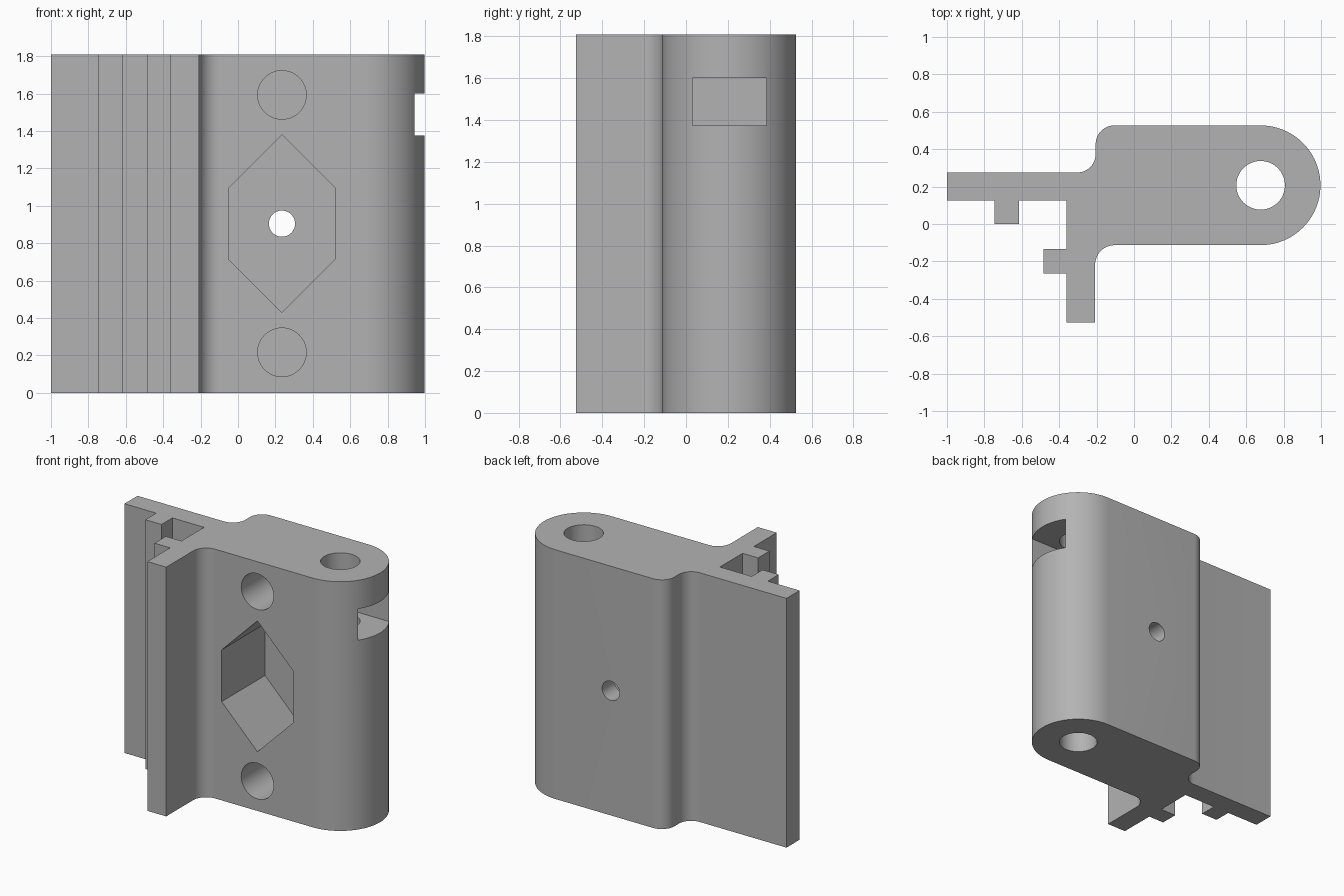
import bpy, bmesh, math

cube = bpy.data.objects.get("Cube")
if cube:
    bpy.data.objects.remove(cube, do_unlink=True)

HEIGHT = 1.81
BORE_X, BORE_Y, ROUND_R = 0.677, 0.207, 0.32
FRONT_Y = BORE_Y - ROUND_R
POCKET_X, POCKET_Z, POCKET_BACK = 0.235, 0.905, 0.385

grey = bpy.data.materials.new("plain grey")
grey.use_nodes = True
colour = (0.45, 0.45, 0.45, 1)
grey.diffuse_color = colour
grey.node_tree.nodes["Principled BSDF"].inputs["Base Color"].default_value = colour


def arc(cx, cy, r, start, end, steps):
    """Points along an arc, angles in degrees."""
    angles = [math.radians(start + (end - start) * i / steps) for i in range(steps + 1)]
    return [(cx + r * math.cos(a), cy + r * math.sin(a)) for a in angles]


def prism(name, outline, low, high, along_y=False):
    """Extrude an outline along z, or an x-z outline along y."""
    def place(p, d):
        return (p[0], d, p[1]) if along_y else (p[0], p[1], d)
    bm = bmesh.new()
    face = bm.faces.new([bm.verts.new(place(p, low)) for p in outline])
    moved = bmesh.ops.extrude_face_region(bm, geom=[face])["geom"]
    shift = place((0, 0), high - low)
    bmesh.ops.translate(bm, vec=shift, verts=[v for v in moved if isinstance(v, bmesh.types.BMVert)])
    bmesh.ops.recalc_face_normals(bm, faces=bm.faces)
    mesh = bpy.data.meshes.new(name)
    bm.to_mesh(mesh)
    bm.free()
    mesh.materials.append(grey)
    obj = bpy.data.objects.new(name, mesh)
    bpy.context.collection.objects.link(obj)
    return obj


# Bracket section: rounded block, rear plate with rib, front flange with rib
section = (
    arc(BORE_X, BORE_Y, ROUND_R, -90, 90, 48)
    + arc(-0.105, 0.427, 0.1, 90, 180, 12)
    + arc(-0.305, 0.375, 0.1, 0, -90, 12)
    + [(-1, 0.275), (-1, 0.125),
       (-0.745, 0.125), (-0.745, 0), (-0.615, 0), (-0.615, 0.125),
       (-0.36, 0.125), (-0.36, -0.135), (-0.485, -0.135), (-0.485, -0.265),
       (-0.36, -0.265), (-0.36, -0.527), (-0.208, -0.527)]
    + arc(-0.103, FRONT_Y - 0.105, 0.105, 180, 90, 12)
)
bracket = prism("bracket_body", section, 0, HEIGHT)


def circle(x, y, r):
    return arc(x, y, r, 0, 360, 48)[:-1]


# Cutters: pin bore, side slot, hexagonal pocket, bolt hole, round sockets
front = FRONT_Y - 0.1
cutters = [
    prism("pin_bore_cutter", circle(BORE_X, BORE_Y, 0.13), -0.1, HEIGHT + 0.1),
    prism("side_slot_cutter", [(0.5, 0.03), (1.1, 0.03), (1.1, 0.385), (0.5, 0.385)], 1.375, 1.602),
    prism("hex_pocket_cutter",
          [(POCKET_X + x, POCKET_Z + z) for x, z in
           [(0, 0.475), (-0.287, 0.188), (-0.287, -0.188),
            (0, -0.475), (0.287, -0.188), (0.287, 0.188)]],
          front, POCKET_BACK, True),
    prism("bolt_hole_cutter", circle(POCKET_X, POCKET_Z, 0.07), 0.2, 0.7, True),
]
for side in (-1, 1):
    cutters.append(prism("socket_cutter", circle(POCKET_X, POCKET_Z + side * 0.688, 0.13),
                         front, POCKET_BACK - 0.01, True))

bpy.ops.object.select_all(action="DESELECT")
bpy.context.view_layer.objects.active = bracket
bracket.select_set(True)
for cutter in cutters:
    cutter.hide_render = True
    cut = bracket.modifiers.new(cutter.name, "BOOLEAN")
    cut.operation = "DIFFERENCE"
    cut.solver = "EXACT"
    cut.object = cutter
    bpy.ops.object.modifier_apply(modifier=cut.name)
for cutter in cutters:
    bpy.data.objects.remove(cutter, do_unlink=True)

bpy.ops.object.shade_smooth_by_angle(angle=math.radians(30))
